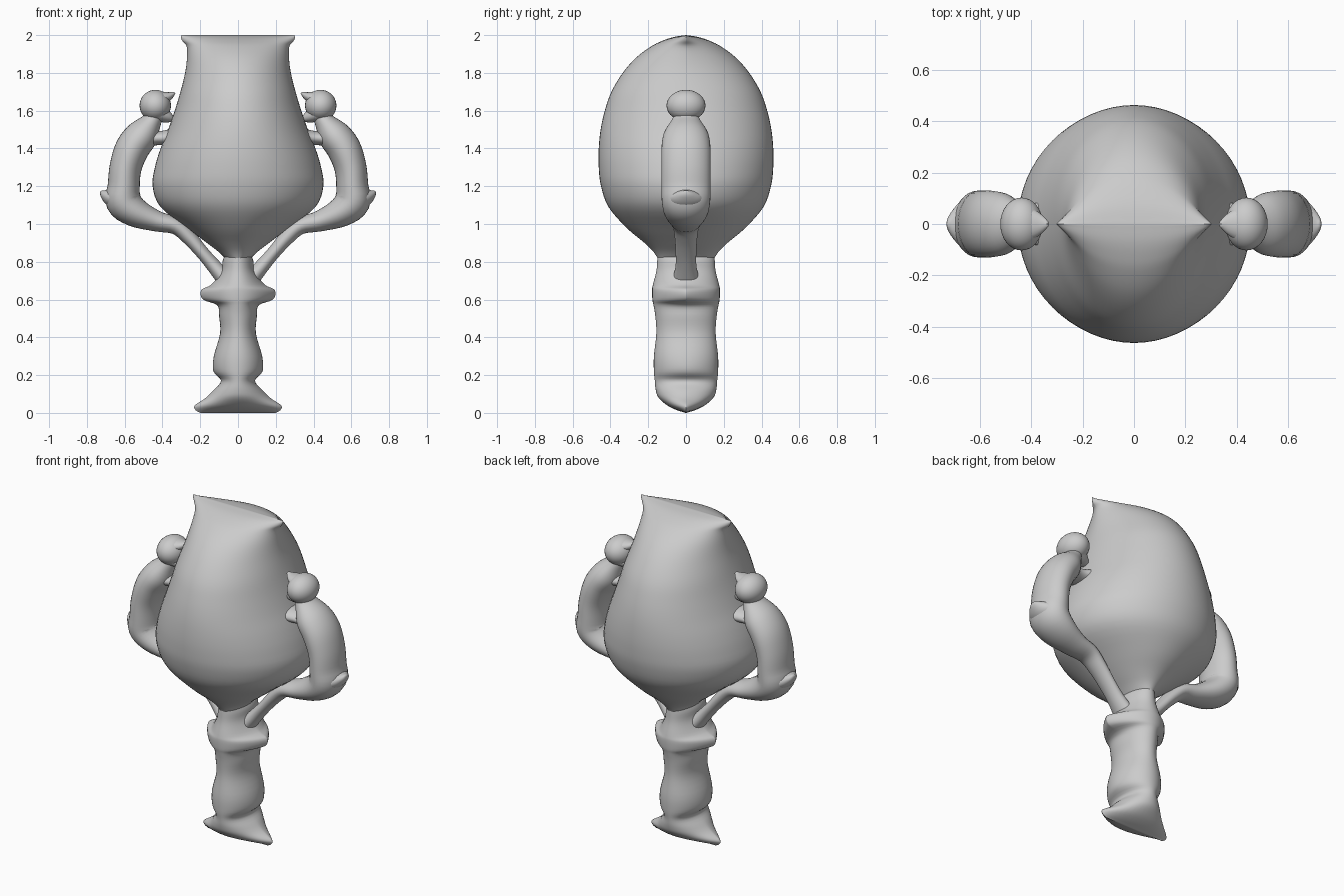
import bpy
import bmesh
import math
from mathutils import Vector

cube = bpy.data.objects.get("Cube")
if cube:
    bpy.data.objects.remove(cube, do_unlink=True)

GREY = (0.6, 0.6, 0.6, 1.0)
clay = bpy.data.materials.new("plain grey clay")
clay.use_nodes = True
clay.diffuse_color = GREY
clay.node_tree.nodes["Principled BSDF"].inputs["Base Color"].default_value = GREY


def finish(name, bm):
    """Turn a bmesh into a smooth shaded, coloured object."""
    bmesh.ops.recalc_face_normals(bm, faces=bm.faces)
    mesh = bpy.data.meshes.new(name)
    bm.to_mesh(mesh)
    bm.free()
    mesh.materials.append(clay)
    obj = bpy.data.objects.new(name, mesh)
    bpy.context.collection.objects.link(obj)
    bpy.ops.object.select_all(action="DESELECT")
    obj.select_set(True)
    bpy.context.view_layer.objects.active = obj
    bpy.ops.object.shade_smooth_by_angle(angle=math.radians(60))
    return obj


def refine(rows, steps):
    """Pass a smooth curve through the rows, one value per column."""
    rows = [Vector(r) for r in rows]
    result = []
    for i in range(len(rows) - 1):
        a, b = rows[i], rows[i + 1]
        before = rows[i - 1] if i else a
        after = rows[i + 2] if i + 2 < len(rows) else b
        start, end = (b - before) / 2, (after - a) / 2
        for k in range(steps):
            t = k / steps
            s = t * t * (3 - 2 * t)
            result.append(a.lerp(b, s) + start * t * (1 - t) ** 2
                          - end * t * t * (1 - t))
    return result + [rows[-1]]


def loft(name, rows, side=1, steps=4, sides=48):
    """Sweep a pinched oval along a path in the upright XZ plane.

    Each row holds x, z, half width, half depth and pinch of the oval ends.
    """
    rows = refine(rows, steps)
    bm = bmesh.new()
    rings = []
    for i, (x, z, width, depth, pinch) in enumerate(rows):
        ahead, behind = rows[min(i + 1, len(rows) - 1)], rows[max(i - 1, 0)]
        along = Vector((ahead[0] - behind[0], ahead[1] - behind[1])).normalized()
        ring = []
        for k in range(sides):
            angle = math.tau * k / sides
            across = max(width, 0.002) * math.cos(angle)
            wave = math.sin(angle)
            y = max(depth, 0.002) * math.copysign(abs(wave) ** pinch, wave)
            ring.append(bm.verts.new((side * (x - along.y * across), y,
                                      z + along.x * across)))
        rings.append(ring)
    for low, high in zip(rings, rings[1:]):
        for k in range(sides):
            n = (k + 1) % sides
            bm.faces.new((low[k], low[n], high[n], high[k]))
    bm.faces.new(rings[0])
    bm.faces.new(rings[-1])
    return finish(name, bm)


def upright(rows):
    """Give a centred profile of z, width, depth, pinch its x column."""
    return [(0, *row) for row in rows]


def ball(name, centre, radii, side):
    bm = bmesh.new()
    bmesh.ops.create_uvsphere(bm, u_segments=32, v_segments=20, radius=1)
    bmesh.ops.scale(bm, vec=radii, verts=bm.verts)
    bmesh.ops.translate(bm, vec=(side * centre[0], 0, centre[1]), verts=bm.verts)
    return finish(name, bm)


# Cup bowl, closing to a thin ridge at the rim
loft("bowl", upright([
    (0.80, 0.05, 0.14, 1),
    (0.85, 0.10, 0.17, 1),
    (0.90, 0.165, 0.22, 1),
    (0.98, 0.27, 0.315, 1),
    (1.09, 0.41, 0.41, 1),
    (1.2, 0.452, 0.45, 1),
    (1.3, 0.44, 0.462, 1),
    (1.4, 0.41, 0.462, 1),
    (1.5, 0.37, 0.452, 1),
    (1.6, 0.335, 0.43, 1),
    (1.7, 0.305, 0.395, 1),
    (1.8, 0.28, 0.335, 1.1),
    (1.88, 0.27, 0.265, 1.2),
    (1.94, 0.272, 0.185, 1.3),
    (1.97, 0.295, 0.125, 1.5),
    (1.99, 0.303, 0.065, 1.5),
    (2, 0.30, 0, 1.5),
]), sides=64)

# Standing figure that forms the stem and the flared foot
loft("stem_and_foot", upright([
    (0, 0.20, 0, 1.3),
    (0.015, 0.225, 0.05, 1.5),
    (0.04, 0.228, 0.10, 1.6),
    (0.08, 0.17, 0.145, 1.4),
    (0.12, 0.13, 0.16, 1.2),
    (0.17, 0.09, 0.165, 1),
    (0.22, 0.13, 0.17, 1.1),
    (0.30, 0.128, 0.17, 1),
    (0.42, 0.095, 0.157, 1),
    (0.51, 0.10, 0.162, 1),
    (0.57, 0.11, 0.172, 1.1),
    (0.60, 0.185, 0.178, 1.8),
    (0.65, 0.195, 0.18, 1.8),
    (0.68, 0.14, 0.175, 1.4),
    (0.75, 0.09, 0.157, 1),
    (0.81, 0.08, 0.152, 1),
    (0.85, 0.06, 0.15, 1),
]))

# Mirrored handle figures, leaning out from the bowl
for side, label in ((1, "left"), (-1, "right")):
    loft(label + "_handle_body", [
        (0.44, 1.58, 0.045, 0.06, 1),
        (0.46, 1.54, 0.055, 0.08, 1),
        (0.505, 1.475, 0.085, 0.118, 1),
        (0.56, 1.4, 0.09, 0.13, 1),
        (0.595, 1.3, 0.085, 0.13, 1),
        (0.605, 1.2, 0.085, 0.13, 1),
        (0.605, 1.12, 0.095, 0.128, 1),
        (0.54, 1.06, 0.078, 0.115, 1),
        (0.43, 1.015, 0.055, 0.085, 1),
        (0.33, 0.99, 0.045, 0.07, 1),
        (0.26, 0.93, 0.04, 0.06, 1),
        (0.19, 0.85, 0.035, 0.055, 1),
        (0.13, 0.78, 0.038, 0.055, 1),
        (0.07, 0.71, 0.045, 0.07, 1),
    ], side, sides=32)
    loft(label + "_handle_arm", [
        (0.54, 1.43, 0.05, 0.10, 1),
        (0.46, 1.45, 0.038, 0.075, 1),
        (0.40, 1.455, 0.038, 0.075, 1),
        (0.33, 1.46, 0.05, 0.11, 1),
    ], side, sides=32)
    # Folded garment tip at the hip
    loft(label + "_hip_tip", [
        (0.60, 1.12, 0.07, 0.12, 1),
        (0.67, 1.14, 0.05, 0.09, 1),
        (0.71, 1.16, 0.025, 0.045, 1),
        (0.725, 1.175, 0.005, 0.01, 1),
    ], side, sides=32)
    ball(label + "_handle_head", (0.438, 1.627), (0.083, 0.103, 0.083), side)
    # Cap brim and chin facing the bowl
    loft(label + "_cap_brim", [
        (0.43, 1.66, 0.045, 0.08, 1),
        (0.37, 1.675, 0.025, 0.045, 1),
        (0.335, 1.695, 0.006, 0.01, 1),
    ], side, sides=24)
    loft(label + "_chin", [
        (0.43, 1.59, 0.05, 0.08, 1),
        (0.37, 1.565, 0.03, 0.045, 1),
        (0.34, 1.55, 0.01, 0.015, 1),
    ], side, sides=24)
